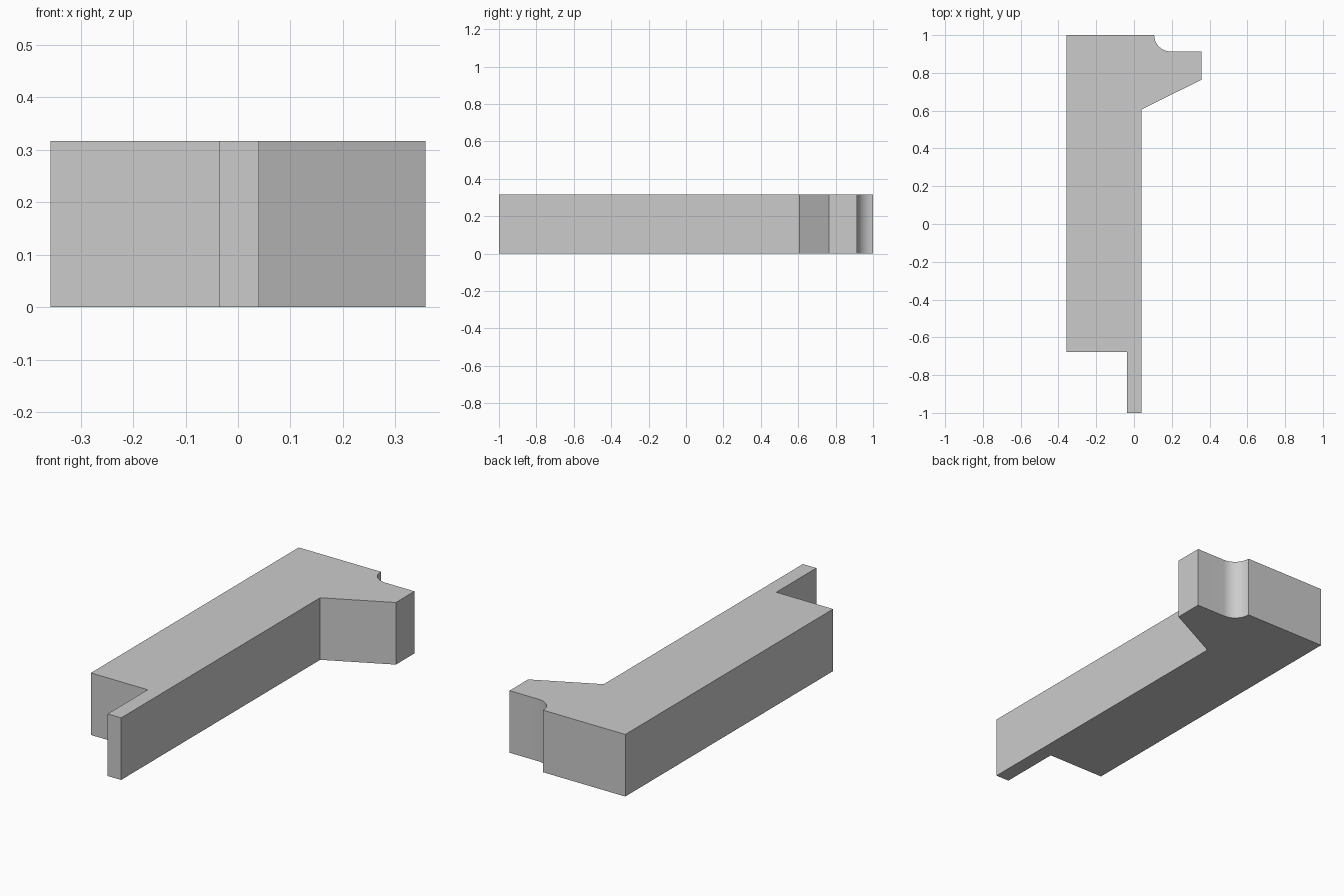
import bpy
import bmesh
from math import cos, sin, pi, radians

cube = bpy.data.objects.get("Cube")
if cube:
    bpy.data.objects.remove(cube, do_unlink=True)

HEIGHT = 0.317
LEFT, RIGHT = -0.357, 0.357
BLADE_IN, BLADE_OUT = -0.036, 0.04
COVE_X, COVE_R, COVE_STEPS = 0.193, 0.086, 16

# Single flat grey
grey = bpy.data.materials.new("light_grey")
grey.use_nodes = True
colour = (0.6, 0.6, 0.6, 1)
grey.diffuse_color = colour
grey.node_tree.nodes["Principled BSDF"].inputs["Base Color"].default_value = colour

# Plan outline: thin front blade, straight bar, tapered foot at the back
outline = [
    (BLADE_IN, -1), (BLADE_OUT, -1), (BLADE_OUT, 0.606),
    (RIGHT, 0.764), (RIGHT, 1 - COVE_R),
]
# Concave quarter round at the back corner
for i in range(COVE_STEPS + 1):
    a = -pi / 2 - i / COVE_STEPS * pi / 2
    outline.append((COVE_X + COVE_R * cos(a), 1 + COVE_R * sin(a)))
outline += [(LEFT, 1), (LEFT, -0.677), (BLADE_IN, -0.677)]

# Extrude the outline upwards
bm = bmesh.new()
base = bm.faces.new([bm.verts.new((x, y, 0)) for x, y in outline])
result = bmesh.ops.extrude_face_region(bm, geom=[base], use_keep_orig=True)
top = [g for g in result["geom"] if isinstance(g, bmesh.types.BMVert)]
bmesh.ops.translate(bm, verts=top, vec=(0, 0, HEIGHT))
bmesh.ops.recalc_face_normals(bm, faces=bm.faces)
mesh = bpy.data.meshes.new("moulding_bar")
bm.to_mesh(mesh)
bm.free()
mesh.materials.append(grey)

bar = bpy.data.objects.new("moulding_bar", mesh)
bpy.context.collection.objects.link(bar)
bpy.ops.object.select_all(action="DESELECT")
bar.select_set(True)
bpy.context.view_layer.objects.active = bar
bpy.ops.object.shade_smooth_by_angle(angle=radians(20))
